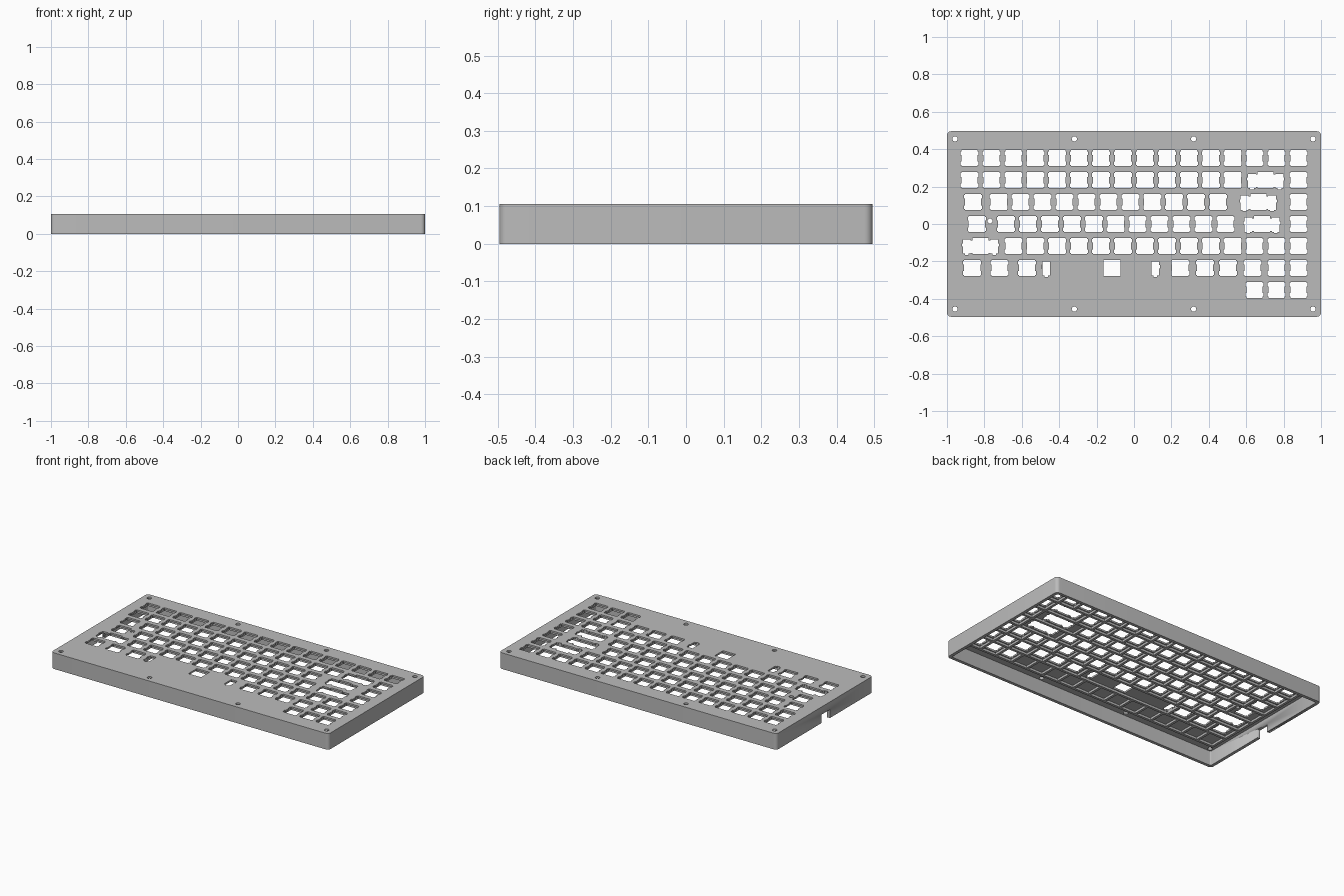
import bpy
import bmesh
from math import cos, sin, pi, radians

if "Cube" in bpy.data.objects:
    bpy.data.objects.remove(bpy.data.objects["Cube"], do_unlink=True)

U = 0.1173            # one key unit
MM = U / 19.05        # millimetres to model units
HX, HY, TOP = 1.0, 0.496, 0.105
PLATE, LATTICE, WALL, RIB = 0.011, 0.014, 0.02, 0.016

grey = bpy.data.materials.new("case_grey")
grey.use_nodes = True
grey.diffuse_color = (0.5, 0.5, 0.5, 1)
shader = next(n for n in grey.node_tree.nodes if n.type == "BSDF_PRINCIPLED")
shader.inputs["Base Color"].default_value = (0.5, 0.5, 0.5, 1)
shader.inputs["Roughness"].default_value = 0.6


def circle(x, y, r, n=20):
    return [(x + r * cos(2 * pi * i / n), y + r * sin(2 * pi * i / n)) for i in range(n)]


def box(x, y, w, h):
    return [(x - w / 2, y - h / 2), (x + w / 2, y - h / 2),
            (x + w / 2, y + h / 2), (x - w / 2, y + h / 2)]


def rounded(hx, hy, r, n=6):
    pts = []
    for q, (sx, sy) in enumerate([(1, 1), (-1, 1), (-1, -1), (1, -1)]):
        for i in range(n + 1):
            a = pi / 2 * (q + i / n)
            pts.append((sx * (hx - r) + r * cos(a), sy * (hy - r) + r * sin(a)))
    return pts


def mirrored(half, x, y):
    """Close a right-hand outline (millimetres) with its mirror image."""
    full = half + [(-a, b) for a, b in reversed(half)]
    return [(x + a * MM, y + b * MM) for a, b in full]


# Half outlines in millimetres: switch opening, stabilised opening
SWITCH = [(7, 7), (7, 6), (7.8, 6), (7.8, 2.9), (7, 2.9),
          (7, -2.9), (7.8, -2.9), (7.8, -6), (7, -6), (7, -7)]
STAB = [(8.57, 5.53), (15.3, 5.53), (15.3, 2.3), (16.1, 2.3), (16.1, -0.5),
        (15.3, -0.5), (15.3, -6.77), (13.6, -6.77), (13.6, -7.97),
        (10.3, -7.97), (10.3, -6.77), (8.57, -6.77)]
WIDE = [(7, 7), (7, 4.73), (8.57, 4.73)] + STAB + [(8.57, -5.97), (7, -5.97), (7, -7)]


def slab(name, loops, z0, z1):
    """Extrude nested outlines into a flat solid."""
    cu = bpy.data.curves.new(name, "CURVE")
    cu.dimensions = "2D"
    cu.fill_mode = "BOTH"
    cu.extrude = (z1 - z0) / 2
    for pts in loops:
        sp = cu.splines.new("POLY")
        sp.points.add(len(pts) - 1)
        for p, (x, y) in zip(sp.points, pts):
            p.co = (x, y, 0, 1)
        sp.use_cyclic_u = True
    ob = bpy.data.objects.new(name, cu)
    bpy.context.collection.objects.link(ob)
    bpy.ops.object.select_all(action="DESELECT")
    ob.select_set(True)
    bpy.context.view_layer.objects.active = ob
    bpy.ops.object.convert(target="MESH")
    ob = bpy.context.view_layer.objects.active
    bm = bmesh.new()
    bm.from_mesh(ob.data)
    bmesh.ops.remove_doubles(bm, verts=bm.verts, dist=1e-5)
    bmesh.ops.translate(bm, verts=bm.verts, vec=(0, 0, (z0 + z1) / 2))
    bmesh.ops.recalc_face_normals(bm, faces=bm.faces)
    bm.to_mesh(ob.data)
    bm.free()
    ob.data.materials.clear()
    ob.data.materials.append(grey)
    bpy.ops.object.shade_smooth_by_angle(angle=radians(30))
    return ob


# Key widths in units, row by row from the back
SPACE = 5.8
rows = [
    [1] * 16,
    [1] * 13 + [2, 1],
    [4 / 3] + [1] * 11 + [8 / 3, 1],
    [5 / 3] + [1] * 11 + [7 / 3, 1],
    [2] + [1] * 14,
    [1.25] * 3 + [SPACE, 1.12, 1.12, 1, 1.21, 1, 1],
    [1] * 16,
]
openings, pockets = [], []
for r, widths in enumerate(rows):
    y = (3 - r) * U
    edge = -8.0
    for w in widths:
        x = (edge + w / 2) * U
        edge += w
        pockets.append(box(x, y, w * U - RIB, U - RIB))
        if r == 6 and edge < 5.5:
            continue                       # blank cells of the front row
        if w == SPACE:
            openings.append(box(-U, y, 14.6 * MM, 14 * MM))
            for side, sx in ((-1, -4.0), (1, 0.97)):
                openings.append([(sx * U + side * (a - 11.94) * MM, y + b * MM)
                                 for a, b in STAB])
        else:
            openings.append(mirrored(WIDE if w >= 2 else SWITCH, x, y))

# Screw holes along both long edges and the small hole in the middle row
for sy in (-0.455, 0.455):
    for sx in (-0.957, -0.319, 0.319, 0.957):
        openings.append(circle(sx, sy, 0.014))
openings.append(circle(-0.77, 0.016, 0.013))

# Top plate, rib lattice below it, and the surrounding wall
outer = rounded(HX, HY, 0.022)
slab("top_plate", [outer] + openings, TOP - PLATE, TOP)
lattice = box(0, 0, 16 * U + RIB, 7 * U + RIB)
slab("rib_lattice", [lattice] + pockets, TOP - PLATE - LATTICE, TOP - PLATE)
wall = slab("case_wall", [outer, rounded(HX - WALL, HY - WALL, 0.008)], 0, TOP - PLATE)

# Cable notch in the left-hand wall
cutter = slab("notch_cutter", [box(-HX, -0.01, 0.1, 0.085)], -0.05, 0.055)
cutter.hide_render = True
bpy.context.view_layer.objects.active = wall
mod = wall.modifiers.new("cable_notch", "BOOLEAN")
mod.operation = "DIFFERENCE"
mod.solver = "EXACT"
mod.object = cutter
bpy.ops.object.modifier_apply(modifier=mod.name)
bpy.data.objects.remove(cutter, do_unlink=True)
